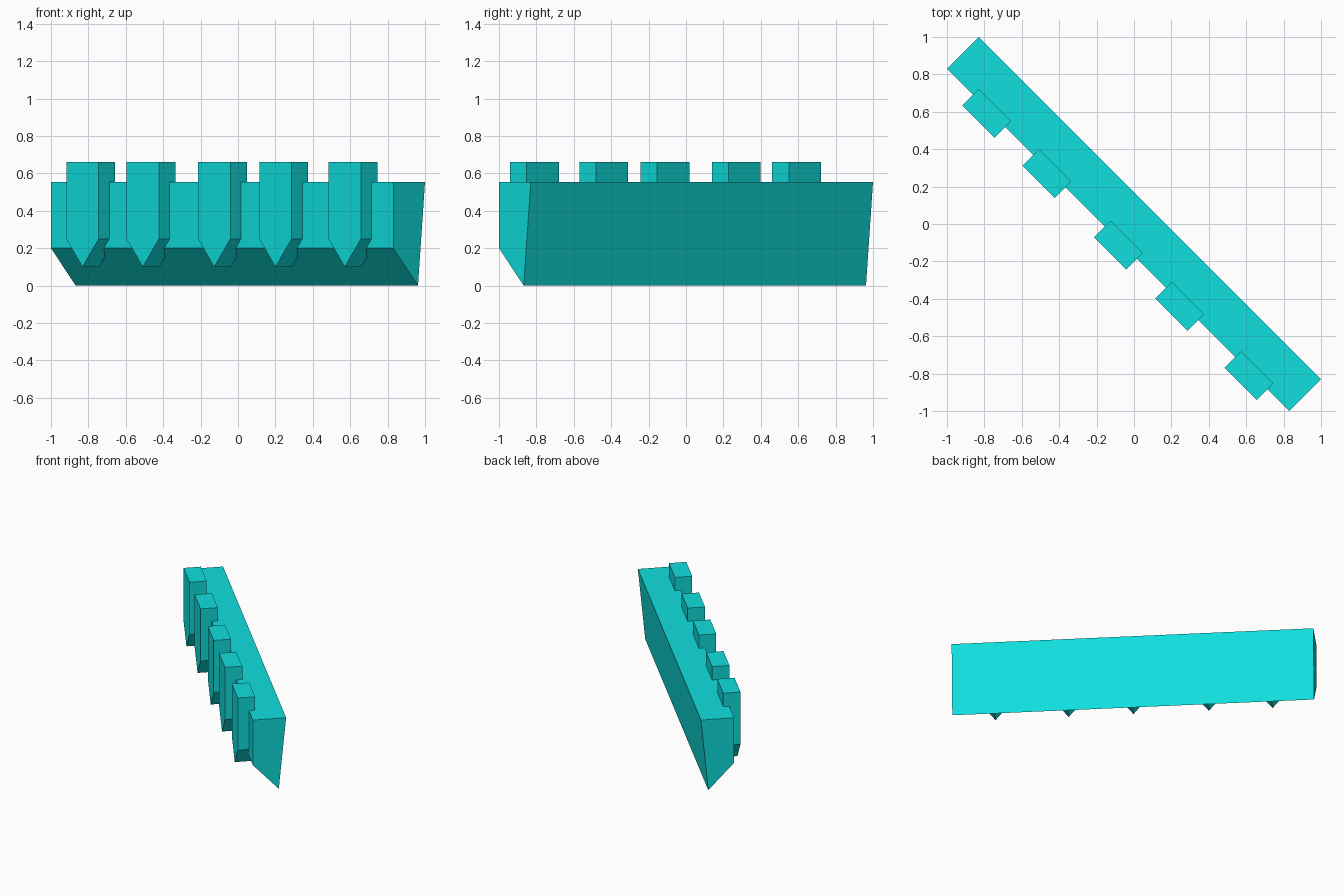
import bpy
import bmesh
from mathutils import Matrix, Vector
from math import radians

if "Cube" in bpy.data.objects:
    bpy.data.objects.remove(bpy.data.objects["Cube"], do_unlink=True)

teal = bpy.data.materials.new("bright_turquoise")
teal.use_nodes = True
colour = (0.005, 0.74, 0.74, 1)
teal.diffuse_color = colour
teal.node_tree.nodes["Principled BSDF"].inputs["Base Color"].default_value = colour

# The wall runs diagonally across the plan
TURN = Matrix.Rotation(radians(-45), 4, "Z")


def prism(name, profile, sweep):
    """Sweep a closed profile along a vector to make a solid."""
    bm = bmesh.new()
    base = bm.faces.new([bm.verts.new(p) for p in profile])
    swept = bmesh.ops.extrude_face_region(bm, geom=[base], use_keep_orig=True)
    moved = [v for v in swept["geom"] if isinstance(v, bmesh.types.BMVert)]
    bmesh.ops.translate(bm, verts=moved, vec=Vector(sweep))
    bmesh.ops.recalc_face_normals(bm, faces=bm.faces)
    bm.transform(TURN)
    mesh = bpy.data.meshes.new(name)
    bm.to_mesh(mesh)
    bm.free()
    mesh.materials.append(teal)
    obj = bpy.data.objects.new(name, mesh)
    bpy.context.collection.objects.link(obj)
    return obj


# Wall: upright front, undercut foot, slightly leaning back
HALF = 1.294
section = [(-0.12, 0.555), (-0.12, 0.2), (0.067, 0), (0.12, 0.555)]
prism("wall", [(-HALF, y, z) for y, z in section], (2 * HALF, 0, 0))

# Battlements: five posts with pointed feet, part sunk into the front
WIDTH = 0.244
for i, left in enumerate((-1.097, -0.641, -0.101, 0.362, 0.886)):
    right, middle = left + WIDTH, left + WIDTH / 2
    outline = [(left, 0.66), (left, 0.25), (middle, 0.1), (right, 0.25), (right, 0.66)]
    prism(f"battlement_{i + 1}", [(x, -0.201, z) for x, z in outline], (0, 0.125, 0))
